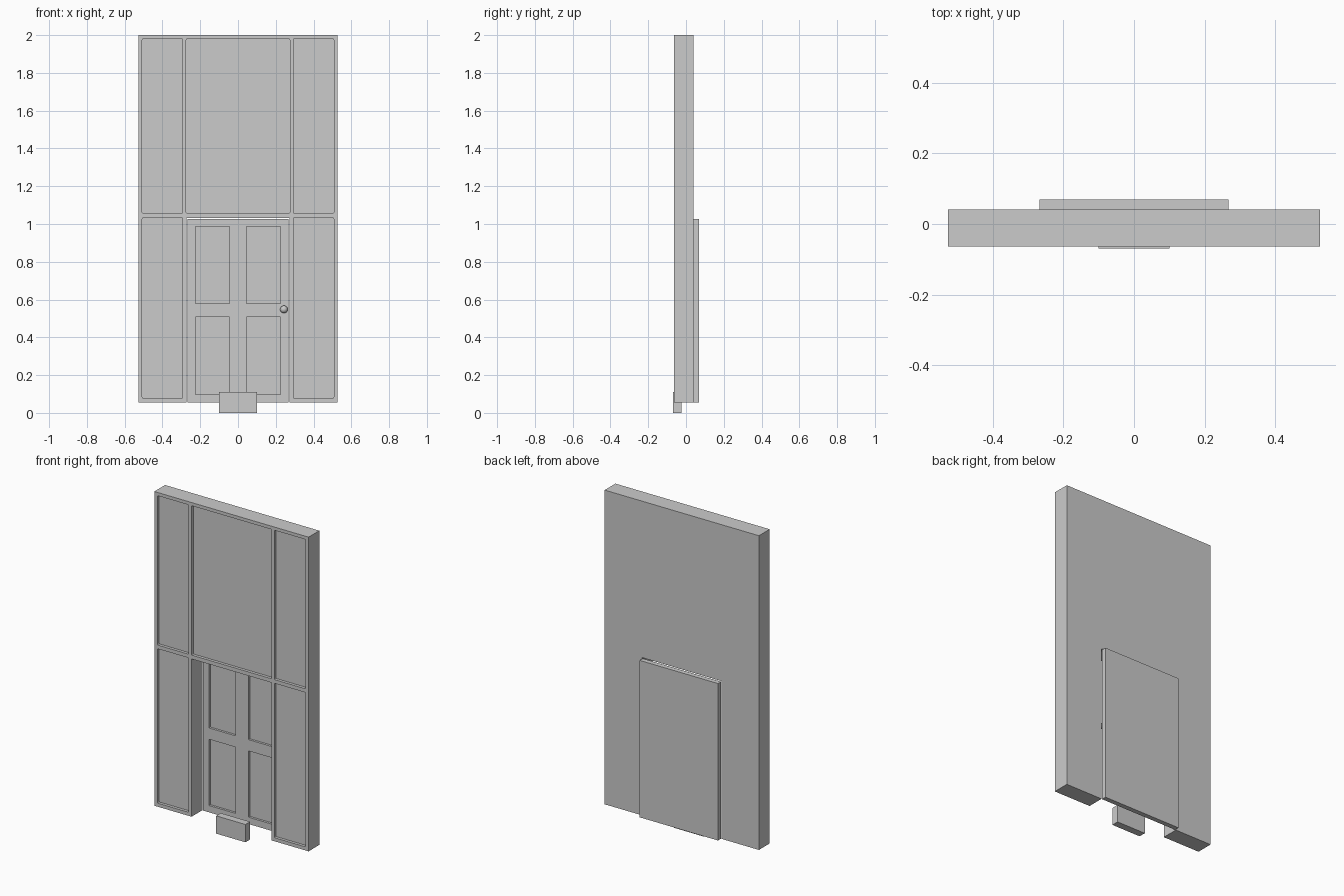
import bpy, bmesh

if "Cube" in bpy.data.objects:
    bpy.data.objects.remove(bpy.data.objects["Cube"])

mat = bpy.data.materials.new("plain grey")
mat.diffuse_color = (0.6, 0.6, 0.6, 1)
mat.use_nodes = True
mat.node_tree.nodes["Principled BSDF"].inputs["Base Color"].default_value = mat.diffuse_color


def box(name, x0, x1, y0, y1, z0, z1, round_r=0):
    """Box from its limits; round_r rounds the corners seen from the front."""
    me = bpy.data.meshes.new(name)
    bm = bmesh.new()
    bmesh.ops.create_cube(bm, size=1)
    for v in bm.verts:
        v.co = (x1 if v.co.x > 0 else x0, y1 if v.co.y > 0 else y0, z1 if v.co.z > 0 else z0)
    if round_r:
        edges = [e for e in bm.edges
                 if abs(e.verts[0].co.y - e.verts[1].co.y) > 1e-4]
        bmesh.ops.bevel(bm, geom=edges, offset=round_r, segments=2, profile=0.5, affect='EDGES')
    bm.to_mesh(me)
    bm.free()
    me.materials.append(mat)
    ob = bpy.data.objects.new(name, me)
    bpy.context.collection.objects.link(ob)
    return ob


def cut(ob, cutters):
    """Subtract the cutters from ob, apply, and remove them."""
    bpy.context.view_layer.objects.active = ob
    for c in cutters:
        c.hide_render = True
        m = ob.modifiers.new("cut", 'BOOLEAN')
        m.operation = 'DIFFERENCE'
        m.solver = 'EXACT'
        m.object = c
        bpy.ops.object.modifier_apply(modifier=m.name)
        bpy.data.objects.remove(c)


FRONT, BACK, DOOR_FRONT = -0.064, 0.041, 0.040

# wall with doorway and sunken panels
wall = box("wall", -0.528, 0.528, FRONT, BACK, 0.056, 2.0)
cutters = [box("doorway_cutter", -0.273, 0.273, -0.2, 0.2, -0.1, 1.032)]


def wall_panel(x0, x1, z0, z1):
    cutters.append(box("panel_cutter", x0, x1, -0.2, FRONT + 0.018, z0, z1, 0.006))


wall_panel(-0.274, 0.274, 1.056, 1.98)
for x0, x1 in ((-0.507, -0.293), (0.293, 0.507)):
    wall_panel(x0, x1, 1.056, 1.98)
    wall_panel(x0, x1, 0.078, 1.033)
cut(wall, cutters)

# door leaf with four sunken panels
door = box("door", -0.268, 0.268, DOOR_FRONT, 0.07, 0.056, 1.027)
cut(door, [box("door_panel_cutter", x0, x1, -0.1, DOOR_FRONT + 0.014, z0, z1, 0.003)
           for x0, x1 in ((-0.226, -0.044), (0.044, 0.226))
           for z0, z1 in ((0.098, 0.508), (0.578, 0.987))])

# door knob
bpy.ops.mesh.primitive_uv_sphere_add(segments=24, ring_count=12, radius=0.02,
                                     location=(0.243, DOOR_FRONT - 0.017, 0.548))
knob = bpy.context.object
knob.name = "door_knob"
knob.data.materials.append(mat)
bpy.ops.object.shade_smooth_by_angle()

# small step block in front of the door
box("step_block", -0.1, 0.1, -0.07, -0.025, 0, 0.11)
